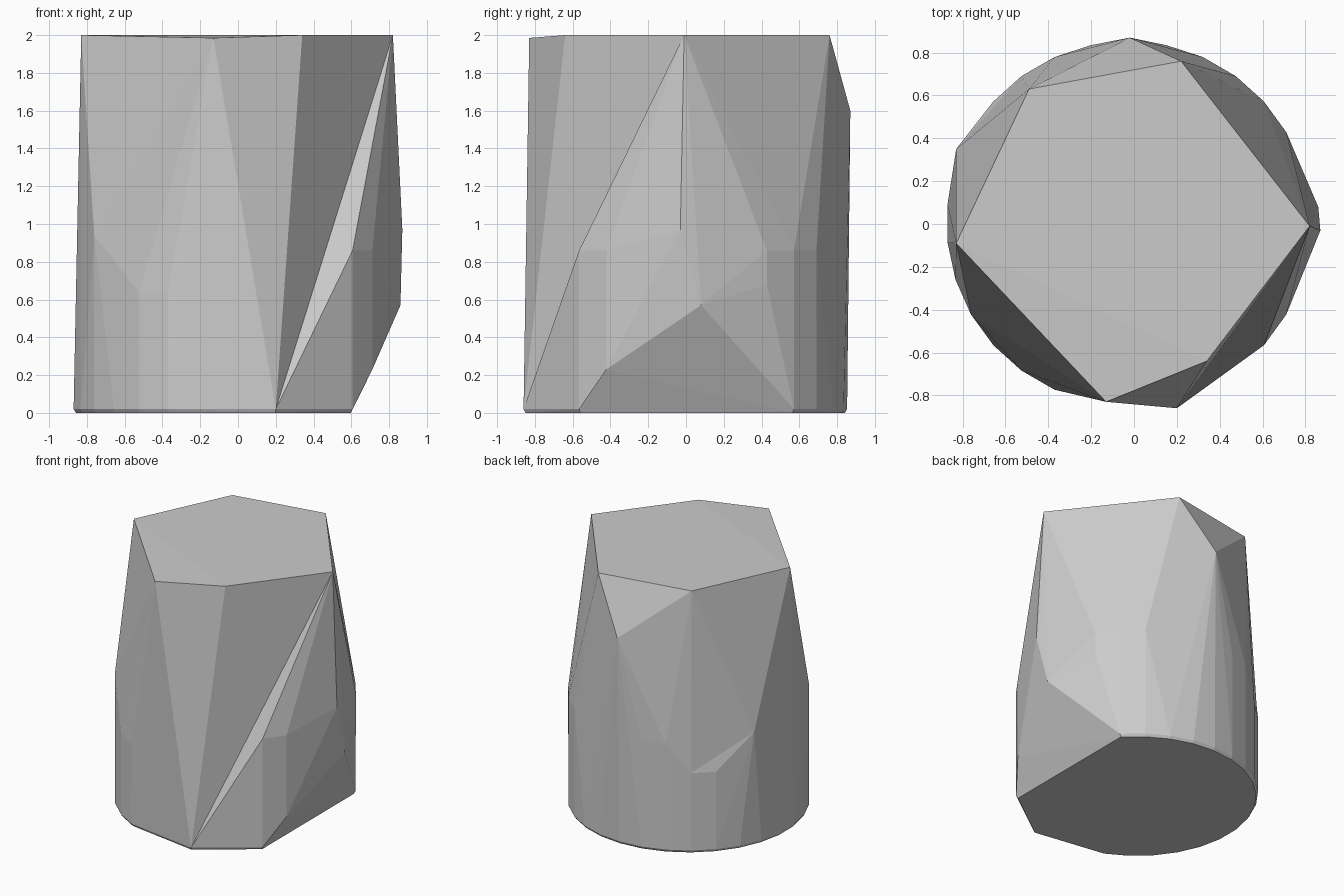
import bpy, bmesh
from math import sin, cos, radians
from mathutils import Vector

if "Cube" in bpy.data.objects:
    bpy.data.objects.remove(bpy.data.objects["Cube"])


def wall(deg, z, r=0.85):
    """Point on the round wall of the block."""
    a = radians(deg)
    return Vector((-0.025 + r * cos(a), 0.003 + r * sin(a), z))


# flat top corners
top = [Vector(p) for p in [(-0.83, -0.09, 2), (-0.13, -0.83, 1.985), (0.34, -0.64, 2),
                           (0.82, -0.01, 2), (0.22, 0.76, 2), (-0.49, 0.63, 2)]]

# round base with a small chamfer, cut away on the right
base = []
for deg in list(range(42, 247, 12)) + [318]:
    base += [wall(deg, 0.02), wall(deg, 0, 0.838)]
front_foot = Vector((0.2, -0.86, 0.02))
base += [front_foot, Vector((0.198, -0.85, 0))]

# facet corners part way up the wall
mid = [wall(d, z) for d, z in [(30, 0.86), (30, 0.68), (42, 0.86), (54, 0.86),
                               (102, 0.84), (114, 0.84), (126, 0.62), (138, 0.62),
                               (210, 0.94), (234, 0.64), (246, 0.64),
                               (318, 0.86), (330, 0.86), (330, 0.23)]]
mid += [Vector(p) for p in [(-0.02, 0.87, 1.6), (-0.83, 0.35, 0.89),
                            (0.87, -0.03, 0.97), (0.86, 0.08, 0.57)]]

bm = bmesh.new()
for p in top + base + mid:
    bm.verts.new(p)
bmesh.ops.convex_hull(bm, input=bm.verts)
bmesh.ops.delete(bm, geom=[v for v in bm.verts if not v.link_faces], context='VERTS')


def fold_in(a, b):
    """Turn the edge between two points so the crease there becomes a hollow."""
    va, vb = (min(bm.verts, key=lambda v: (v.co - p).length) for p in (a, b))
    edge = bm.edges.get((va, vb))
    if edge:
        bmesh.utils.edge_rotate(edge, True)


fold_in(top[2], wall(318, 0.86))   # narrow hollow at front right
fold_in(top[5], wall(138, 0.62))   # small ledge at back left

bmesh.ops.recalc_face_normals(bm, faces=bm.faces)
mesh = bpy.data.meshes.new("faceted_block")
bm.to_mesh(mesh)
bm.free()
bpy.context.collection.objects.link(bpy.data.objects.new("faceted_block", mesh))
